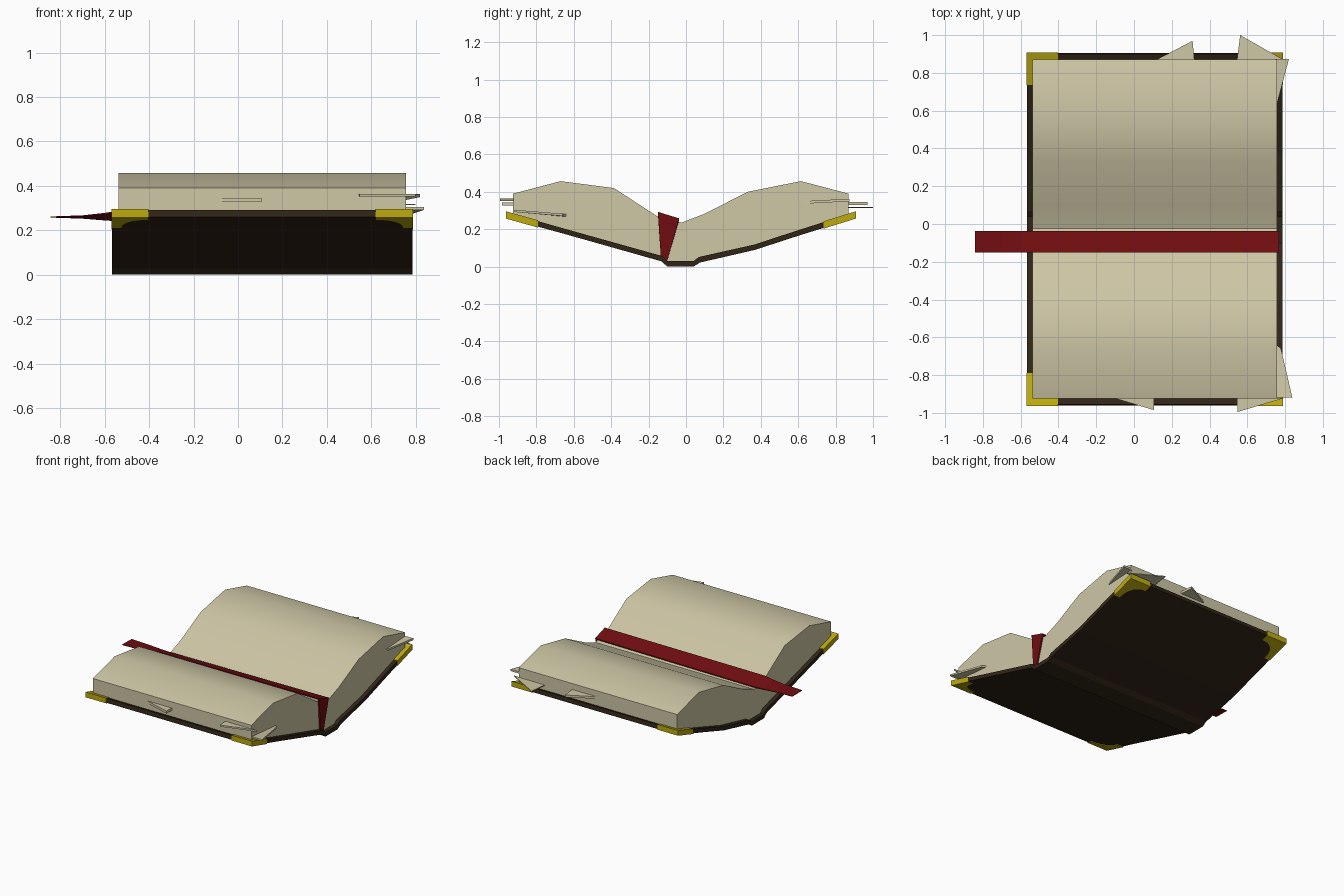
import bpy, bmesh, math

def mat(name, rgb):
    m = bpy.data.materials.new(name)
    m.diffuse_color = (*rgb, 1)
    return m

PAPER = mat("cream paper", (0.62, 0.57, 0.38))
LEATHER = mat("dark brown leather", (0.030, 0.018, 0.008))
GOLD = mat("gold metal", (0.52, 0.41, 0.005))
RED = mat("red ribbon", (0.16, 0.004, 0.005))

def make(name, material, rings):
    """Solid lofted through equal-length closed rings of points, capped at both ends."""
    bm = bmesh.new()
    vs = [[bm.verts.new(p) for p in r] for r in rings]
    n = len(rings[0])
    for a, b in zip(vs, vs[1:]):
        for i in range(n):
            bm.faces.new((a[i], a[(i + 1) % n], b[(i + 1) % n], b[i]))
    bm.faces.new(vs[0])
    bm.faces.new(vs[-1])
    bmesh.ops.recalc_face_normals(bm, faces=bm.faces)
    me = bpy.data.meshes.new(name)
    bm.to_mesh(me)
    bm.free()
    me.materials.append(material)
    ob = bpy.data.objects.new(name, me)
    bpy.context.collection.objects.link(ob)
    return ob

def extrude_x(name, material, profile, x0, x1):
    return make(name, material, [[(x, y, z) for y, z in profile] for x in (x0, x1)])

# cover: bent board with a flat spine, given as its underside line and upper line
under = [(-0.96, 0.26), (-0.65, 0.175), (-0.13, 0.028), (-0.10, 0.0), (0.04, 0.0),
         (0.075, 0.022), (0.37, 0.09), (0.60, 0.165), (0.905, 0.26)]
upper = [(-0.955, 0.29), (-0.65, 0.203), (-0.125, 0.056), (-0.10, 0.03), (0.04, 0.03),
         (0.07, 0.052), (0.365, 0.118), (0.60, 0.195), (0.90, 0.29)]
extrude_x("cover", LEATHER, under + upper[::-1], -0.567, 0.785)

# page block: curved top resting on the cover
top = [(-0.925, 0.39), (-0.67, 0.457), (-0.385, 0.42), (-0.155, 0.27), (-0.025, 0.235),
       (0.10, 0.283), (0.33, 0.40), (0.615, 0.457), (0.87, 0.39)]
base = [(0.87, 0.28)] + upper[1:-1][::-1] + [(-0.925, 0.28)]
pages = extrude_x("pages", PAPER, top + base, -0.537, 0.756)
bpy.context.view_layer.objects.active = pages
pages.select_set(True)
bpy.ops.object.shade_smooth_by_angle(angle=math.radians(35))
pages.select_set(False)

# ribbon bookmark: hangs down the page end, lies in the fold, flattens at its tail
path = [  # x, left y, left z, right y, right z
    (0.768, -0.135, 0.055, -0.10, 0.032), (0.768, -0.15, 0.285, -0.037, 0.25),
    (-0.54, -0.15, 0.28, -0.037, 0.24), (-0.60, -0.15, 0.272, -0.037, 0.244),
    (-0.70, -0.15, 0.263, -0.037, 0.252), (-0.843, -0.15, 0.259, -0.037, 0.257)]
rings = []
for i, (x, yl, zl, yr, zr) in enumerate(path):
    dx = -0.01 if i < 2 else 0
    dz = (0, 0.008, 0.008, 0.006, 0.004, 0.003)[i]
    rings.append([(x, yl, zl + dz), (x, yr, zr + dz), (x + dx, yr, zr), (x + dx, yl, zl)])
make("ribbon", RED, rings)

# gold corner guards: L plates with a round bite, following the cover slope
shape = [(-0.003, -0.003), (0.165, -0.003), (0.165, 0.045)]
for k in range(7):
    a = math.radians(-90 - 15 * k)
    shape.append((0.15 + 0.105 * math.cos(a), 0.15 + 0.105 * math.sin(a)))
shape += [(0.045, 0.17), (-0.003, 0.17)]
for side, cy, sy in (("front", -0.96, 1), ("back", 0.905, -1)):
    for hand, cx, sx in (("left", -0.567, 1), ("right", 0.785, -1)):
        slope = 0.278 if sy > 0 else 0.311
        layers = [[(cx + sx * u, cy + sy * v, z - slope * v) for u, v in shape]
                  for z in (0.256, 0.295)]
        make(f"{side}_{hand}_corner_guard", GOLD, layers)

# loose page corners poking out of the block: outline points and thickness
scraps = [
    ([(0.11, 0.865, 0.338), (0.31, 0.97, 0.338), (0.32, 0.865, 0.338)], 0.016),
    ([(0.545, 0.865, 0.316), (0.562, 1.0, 0.316), (0.80, 0.865, 0.316)], 0.006),
    ([(0.75, 0.61, 0.342), (0.82, 0.873, 0.356), (0.75, 0.873, 0.356)], 0.014),
    ([(-0.11, -0.92, 0.335), (0.105, -0.985, 0.335), (0.107, -0.92, 0.335)], 0.018),
    ([(0.545, -0.92, 0.358), (0.548, -0.995, 0.358), (0.80, -0.92, 0.358)], 0.012),
    ([(0.75, -0.635, 0.273), (0.778, -0.66, 0.277), (0.838, -0.918, 0.298),
      (0.75, -0.918, 0.298)], 0.012)]
for i, (pts, t) in enumerate(scraps):
    make(f"loose_page_{i + 1}", PAPER,
         [[(x, y, z + d) for x, y, z in pts] for d in (-t / 2, t / 2)])
